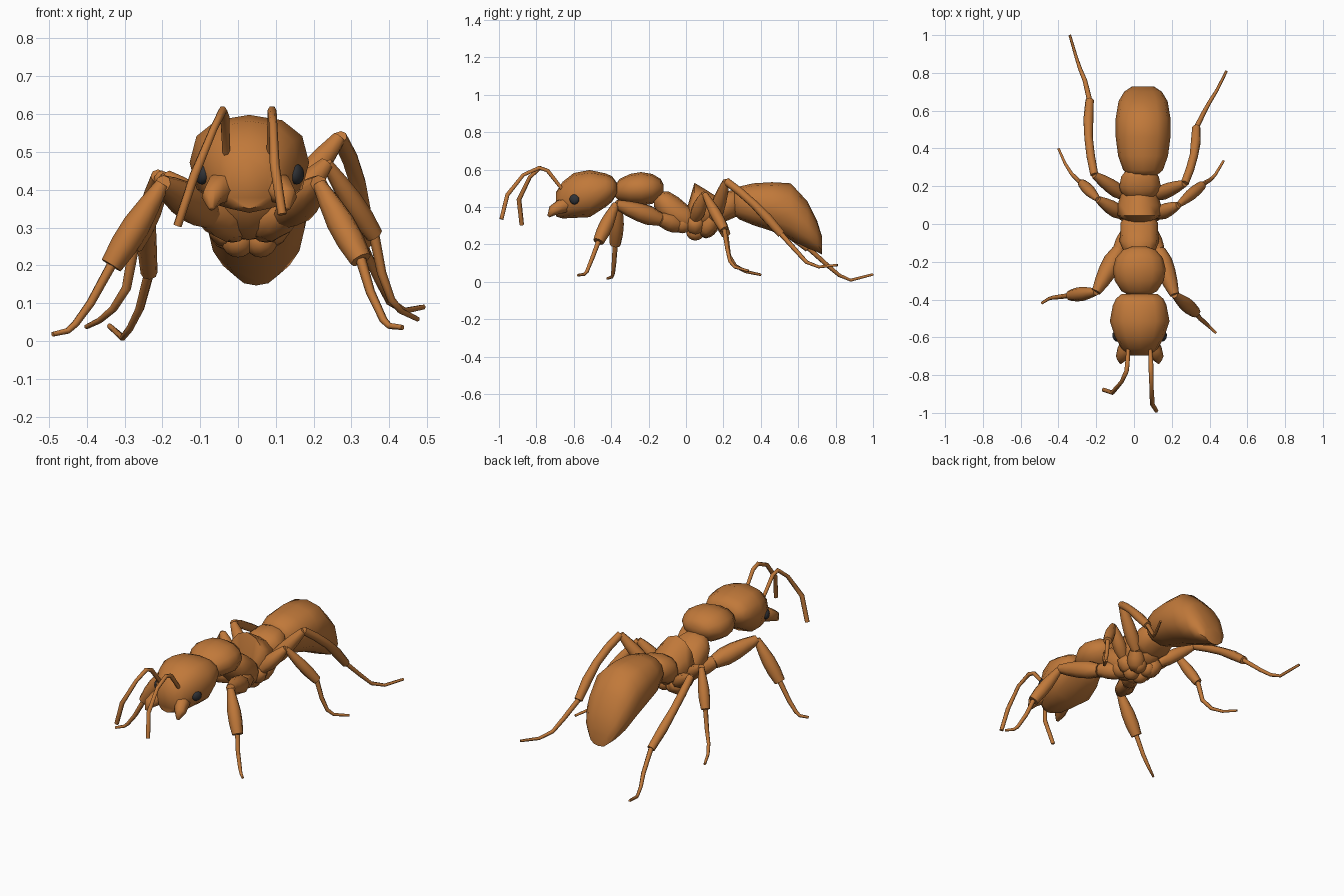
import bpy, bmesh, math
from mathutils import Vector


def material(name, rgb):
    m = bpy.data.materials.new(name)
    m.diffuse_color = (*rgb, 1)
    return m


AMBER = material("amber brown", (0.53, 0.19, 0.042))
DARK = material("dark eye", (0.03, 0.032, 0.037))


def skin(name, rings, mat=AMBER, angle=70):
    """Skin a list of point rings and close both ends."""
    bm = bmesh.new()
    loops = [[bm.verts.new(p) for p in ring] for ring in rings]
    n = len(loops[0])
    for a, b in zip(loops, loops[1:]):
        for i in range(n):
            j = (i + 1) % n
            bm.faces.new((a[i], a[j], b[j], b[i]))
    bm.faces.new(loops[0])
    bm.faces.new(loops[-1])
    bmesh.ops.recalc_face_normals(bm, faces=bm.faces)
    mesh = bpy.data.meshes.new(name)
    bm.to_mesh(mesh)
    bm.free()
    mesh.materials.append(mat)
    ob = bpy.data.objects.new(name, mesh)
    bpy.context.collection.objects.link(ob)
    bpy.ops.object.select_all(action='DESELECT')
    ob.select_set(True)
    bpy.context.view_layer.objects.active = ob
    bpy.ops.object.shade_smooth_by_angle(angle=math.radians(angle))
    return ob


def body(name, x, sections, n=12, power=0.85, angle=70):
    """Loft upright sections (y, z, half width, half height) along y."""
    rings = []
    for y, z, rx, rz in sections:
        ring = []
        for i in range(n):
            a = math.tau * i / n
            c, s = math.cos(a), math.sin(a)
            ring.append((x + rx * math.copysign(abs(c) ** power, c), y,
                         z + rz * math.copysign(abs(s) ** power, s)))
        rings.append(ring)
    return skin(name, rings, angle=angle)


def tube(name, pts, radii, n=6):
    """Round tube through points with one radius per point."""
    pts = [Vector(p) for p in pts]
    rings, side = [], None
    for i, p in enumerate(pts):
        t = (pts[min(i + 1, len(pts) - 1)] - pts[max(i - 1, 0)]).normalized()
        if side is None:
            side = t.cross(Vector((0, 0, 1)) if abs(t.z) < 0.9 else Vector((0, 1, 0)))
        side = (side - t * side.dot(t)).normalized()
        up = side.cross(t)
        rings.append([p + radii[i] * (side * math.cos(math.tau * k / n)
                                      + up * math.sin(math.tau * k / n)) for k in range(n)])
    return skin(name, rings)


def spindle(name, a, b, radii, bend=(0, 0, 0), n=8):
    """Limb segment with radii spread evenly, bowed outward by bend."""
    a, b, bend = Vector(a), Vector(b), Vector(bend)
    k = len(radii) - 1
    return tube(name, [a.lerp(b, i / k) + bend * math.sin(math.pi * i / k)
                       for i in range(k + 1)], radii, n)


def ball(name, loc, scale, mat, turn=0):
    bpy.ops.mesh.primitive_uv_sphere_add(segments=12, ring_count=8, radius=1, location=loc)
    ob = bpy.context.object
    ob.name, ob.scale, ob.rotation_euler = name, scale, (0, 0, turn)
    ob.data.materials.append(mat)
    bpy.ops.object.shade_smooth()


# Head, thorax, waist and abdomen
body("head", 0.03, [
    (-0.695, 0.415, 0.055, 0.065), (-0.66, 0.437, 0.095, 0.098), (-0.60, 0.462, 0.13, 0.12),
    (-0.515, 0.472, 0.158, 0.126), (-0.43, 0.49, 0.142, 0.09), (-0.395, 0.497, 0.125, 0.068),
    (-0.37, 0.50, 0.095, 0.03)])
body("front_thorax", 0.028, [
    (-0.38, 0.485, 0.05, 0.03), (-0.355, 0.49, 0.095, 0.06), (-0.30, 0.495, 0.13, 0.082),
    (-0.24, 0.497, 0.14, 0.09), (-0.18, 0.497, 0.125, 0.08), (-0.135, 0.50, 0.085, 0.05),
    (-0.12, 0.50, 0.04, 0.02)], power=0.95)
body("middle_thorax", 0.028, [
    (-0.17, 0.44, 0.05, 0.04), (-0.13, 0.41, 0.09, 0.075), (-0.09, 0.385, 0.105, 0.097),
    (-0.04, 0.36, 0.10, 0.092), (0.005, 0.34, 0.10, 0.073), (0.04, 0.335, 0.075, 0.055)])
body("rear_thorax", 0.028, [
    (0.01, 0.34, 0.06, 0.07), (0.045, 0.395, 0.115, 0.135), (0.10, 0.385, 0.115, 0.112),
    (0.15, 0.375, 0.10, 0.09), (0.19, 0.38, 0.075, 0.07)], power=1.1)
body("waist", 0.032, [
    (0.13, 0.39, 0.07, 0.06), (0.175, 0.395, 0.105, 0.08), (0.20, 0.40, 0.11, 0.082),
    (0.25, 0.415, 0.10, 0.075), (0.29, 0.42, 0.07, 0.06)])
body("abdomen", 0.048, [
    (0.255, 0.42, 0.07, 0.06), (0.285, 0.422, 0.105, 0.088), (0.36, 0.415, 0.132, 0.112),
    (0.46, 0.402, 0.145, 0.131), (0.56, 0.375, 0.145, 0.152), (0.65, 0.305, 0.13, 0.125),
    (0.70, 0.245, 0.10, 0.085), (0.727, 0.195, 0.06, 0.048)], power=0.9, angle=50)

# Paired head details
for s, tag in ((-1, "left"), (1, "right")):
    ball(tag + "_eye", (0.03 + s * 0.125, -0.597, 0.441), (0.018, 0.028, 0.027), DARK, -s * 0.4)
    # jaw: thick root narrowing to a hooked tip
    tube(tag + "_jaw", [(0.03 + s * 0.055, -0.62, 0.42), (0.03 + s * 0.08, -0.67, 0.402),
                        (0.03 + s * 0.098, -0.71, 0.382), (0.03 + s * 0.10, -0.735, 0.35)],
         [0.04, 0.04, 0.03, 0.008])

# Antennae: elbowed feelers
tube("left_antenna", [(-0.03, -0.65, 0.48), (-0.035, -0.74, 0.595), (-0.04, -0.78, 0.610),
                      (-0.065, -0.835, 0.56), (-0.115, -0.893, 0.44), (-0.16, -0.878, 0.305)],
     [0.010, 0.012, 0.012, 0.011, 0.013, 0.012])
tube("right_antenna", [(0.085, -0.65, 0.48), (0.09, -0.74, 0.595), (0.09, -0.785, 0.610),
                       (0.093, -0.87, 0.572), (0.097, -0.955, 0.465), (0.117, -0.987, 0.335)],
     [0.010, 0.012, 0.012, 0.011, 0.013, 0.012])


# Legs: hip joint, thigh, clubbed shin and thin foot
def leg(name, root, hip, knee, ankle, foot, thigh, shin, bend=(0, 0, 0), even=False):
    spindle(name + "_hip", root, hip, [0.035, 0.05, 0.048, 0.035])
    spindle(name + "_thigh", hip, knee, [thigh * f for f in (0.75, 1.05, 1, 0.8, 0.5)])
    club = (0.75, 0.8, 0.8, 0.95, 0.8) if even else (0.5, 0.78, 1, 1, 0.8)
    spindle(name + "_shin", knee, ankle, [shin * f for f in club], bend)
    pts = [ankle] + foot
    tube(name + "_foot", pts, [0.014 - 0.007 * i / (len(pts) - 1) for i in range(len(pts))])


leg("front_right_leg", (0.06, -0.02, 0.30), (0.13, -0.14, 0.335), (0.215, -0.375, 0.415),
    (0.325, -0.468, 0.215), [(0.35, -0.50, 0.13), (0.385, -0.53, 0.055), (0.40, -0.545, 0.04),
                             (0.435, -0.578, 0.036)], 0.049, 0.037)
leg("front_left_leg", (0.0, -0.02, 0.30), (-0.08, -0.14, 0.335), (-0.20, -0.36, 0.415),
    (-0.335, -0.378, 0.20), [(-0.39, -0.385, 0.10), (-0.43, -0.39, 0.045), (-0.45, -0.395, 0.027),
                             (-0.49, -0.42, 0.018)], 0.049, 0.037)
leg("middle_right_leg", (0.06, 0.05, 0.27), (0.12, 0.05, 0.34), (0.235, 0.10, 0.47),
    (0.36, 0.205, 0.28), [(0.38, 0.22, 0.18), (0.405, 0.235, 0.11), (0.43, 0.26, 0.08),
                          (0.475, 0.335, 0.058)], 0.038, 0.030)
leg("middle_left_leg", (0.0, 0.05, 0.27), (-0.06, 0.05, 0.33), (-0.19, 0.13, 0.435),
    (-0.275, 0.215, 0.25), [(-0.295, 0.23, 0.14), (-0.33, 0.265, 0.085), (-0.365, 0.32, 0.055),
                            (-0.40, 0.40, 0.038)], 0.038, 0.030)
leg("rear_right_leg", (0.06, 0.09, 0.26), (0.11, 0.15, 0.34), (0.268, 0.215, 0.538),
    (0.33, 0.51, 0.255), [(0.37, 0.59, 0.165), (0.40, 0.645, 0.105), (0.44, 0.71, 0.08),
                          (0.49, 0.81, 0.09)], 0.038, 0.028, (0.018, 0, 0.02), True)
leg("rear_left_leg", (0.0, 0.09, 0.26), (-0.05, 0.15, 0.32), (-0.21, 0.26, 0.435),
    (-0.235, 0.655, 0.18), [(-0.26, 0.76, 0.085), (-0.285, 0.82, 0.035), (-0.305, 0.88, 0.009),
                            (-0.34, 1.0, 0.04)], 0.038, 0.028, (-0.018, 0, 0.02), True)

# Rounded joints under the thorax
for s in (-1, 1):
    for i, (dx, y, z, r) in enumerate(((0.045, -0.02, 0.31, 0.05), (0.03, 0.05, 0.265, 0.044),
                                       (0.03, 0.11, 0.28, 0.044))):
        ball("under_joint_%d" % i, (0.03 + s * dx, y, z), (r, r * 1.1, r), AMBER)
